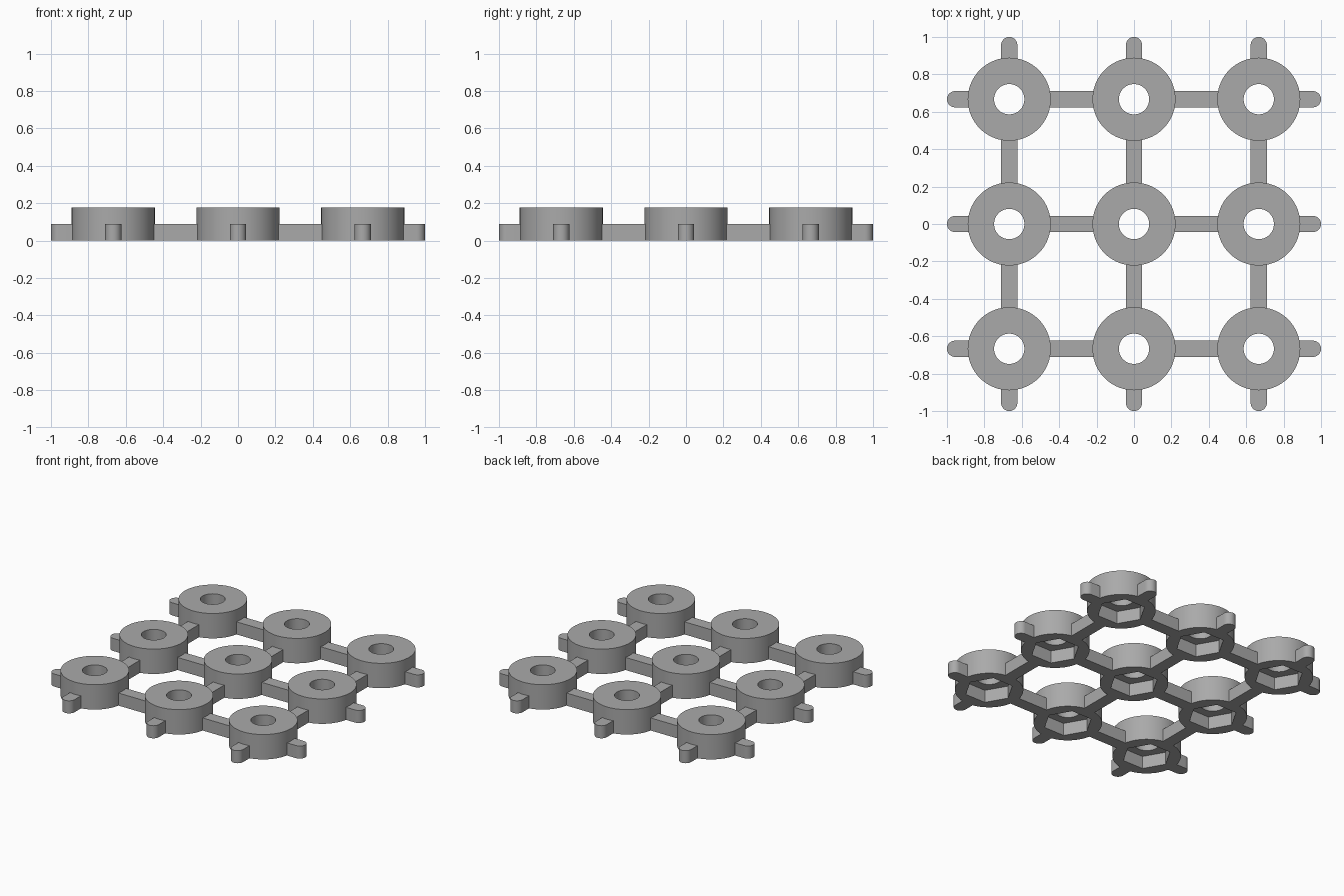
import bpy, bmesh, math
from mathutils import Matrix

if "Cube" in bpy.data.objects:
    bpy.data.objects.remove(bpy.data.objects["Cube"])

PITCH, OUTER, HOLE, HEX = 0.667, 0.222, 0.081, 0.16
RING_H, BAR_H, BAR_R, POCKET = 0.178, 0.09, 0.0435, 0.09
SEGS = 72

grey = bpy.data.materials.new("plain_grey")
grey.use_nodes = True
colour = (0.4, 0.4, 0.4, 1)
grey.diffuse_color = colour
grey.node_tree.nodes["Principled BSDF"].inputs["Base Color"].default_value = colour


def finish(bm, name):
    bmesh.ops.recalc_face_normals(bm, faces=bm.faces)
    mesh = bpy.data.meshes.new(name)
    bm.to_mesh(mesh)
    bm.free()
    mesh.materials.append(grey)
    return mesh


def place(mesh, name, x, y, turn=0):
    ob = bpy.data.objects.new(name, mesh)
    ob.matrix_world = Matrix.Translation((x, y, 0)) @ Matrix.Rotation(turn, 4, "Z")
    bpy.context.collection.objects.link(ob)
    return ob


def hexagon(a):
    return HEX * math.cos(math.pi / 6) / math.cos(a % (math.pi / 3) - math.pi / 6)


def ring_mesh():
    # closed section: outer wall, top, bore, pocket floor, hexagonal pocket wall
    section = [(lambda a: OUTER, 0), (lambda a: OUTER, RING_H),
               (lambda a: HOLE, RING_H), (lambda a: HOLE, POCKET),
               (hexagon, POCKET), (hexagon, 0)]
    bm = bmesh.new()
    loops = []
    for radius, z in section:
        angles = [math.tau * i / SEGS for i in range(SEGS)]
        loops.append([bm.verts.new((radius(a) * math.cos(a), radius(a) * math.sin(a), z))
                      for a in angles])
    for k, low in enumerate(loops):
        high = loops[(k + 1) % len(loops)]
        for i in range(SEGS):
            j = (i + 1) % SEGS
            bm.faces.new((low[i], low[j], high[j], high[i]))
    return finish(bm, "ring")


def bar_mesh(name, start, end, rounded):
    # bar along +x, with an optional half-round tip
    outline = [(start, BAR_R), (start, -BAR_R)]
    if rounded:
        steps = 16
        for i in range(steps + 1):
            a = math.pi * (i / steps - 0.5)
            outline.append((end - BAR_R + BAR_R * math.cos(a), BAR_R * math.sin(a)))
    else:
        outline += [(end, -BAR_R), (end, BAR_R)]
    bm = bmesh.new()
    base = bm.faces.new([bm.verts.new((x, y, 0)) for x, y in outline])
    top = bmesh.ops.extrude_face_region(bm, geom=[base])["geom"]
    bmesh.ops.translate(bm, vec=(0, 0, BAR_H),
                        verts=[v for v in top if isinstance(v, bmesh.types.BMVert)])
    return finish(bm, name)


# bar ends are buried inside the ring walls
ring = ring_mesh()
link = bar_mesh("link_bar", 0.18, PITCH - 0.18, False)
stub = bar_mesh("edge_stub", 0.18, 1 - PITCH, True)
parts = []
grid = (-1, 0, 1)
for row in grid:
    for col in grid:
        x, y = col * PITCH, row * PITCH
        parts.append(place(ring, "ring", x, y))
        for dx, dy in ((1, 0), (0, 1), (-1, 0), (0, -1)):
            turn = math.atan2(dy, dx)
            if abs(col + dx) > 1 or abs(row + dy) > 1:
                parts.append(place(stub, "edge_stub", x, y, turn))
            elif dx + dy > 0:
                parts.append(place(link, "link_bar", x, y, turn))

# smooth the round walls, keep the rims sharp
bpy.ops.object.select_all(action="DESELECT")
for ob in (parts[0], next(p for p in parts if p.data == stub)):
    ob.select_set(True)
    bpy.context.view_layer.objects.active = ob
bpy.ops.object.shade_smooth_by_angle(angle=math.radians(30))
